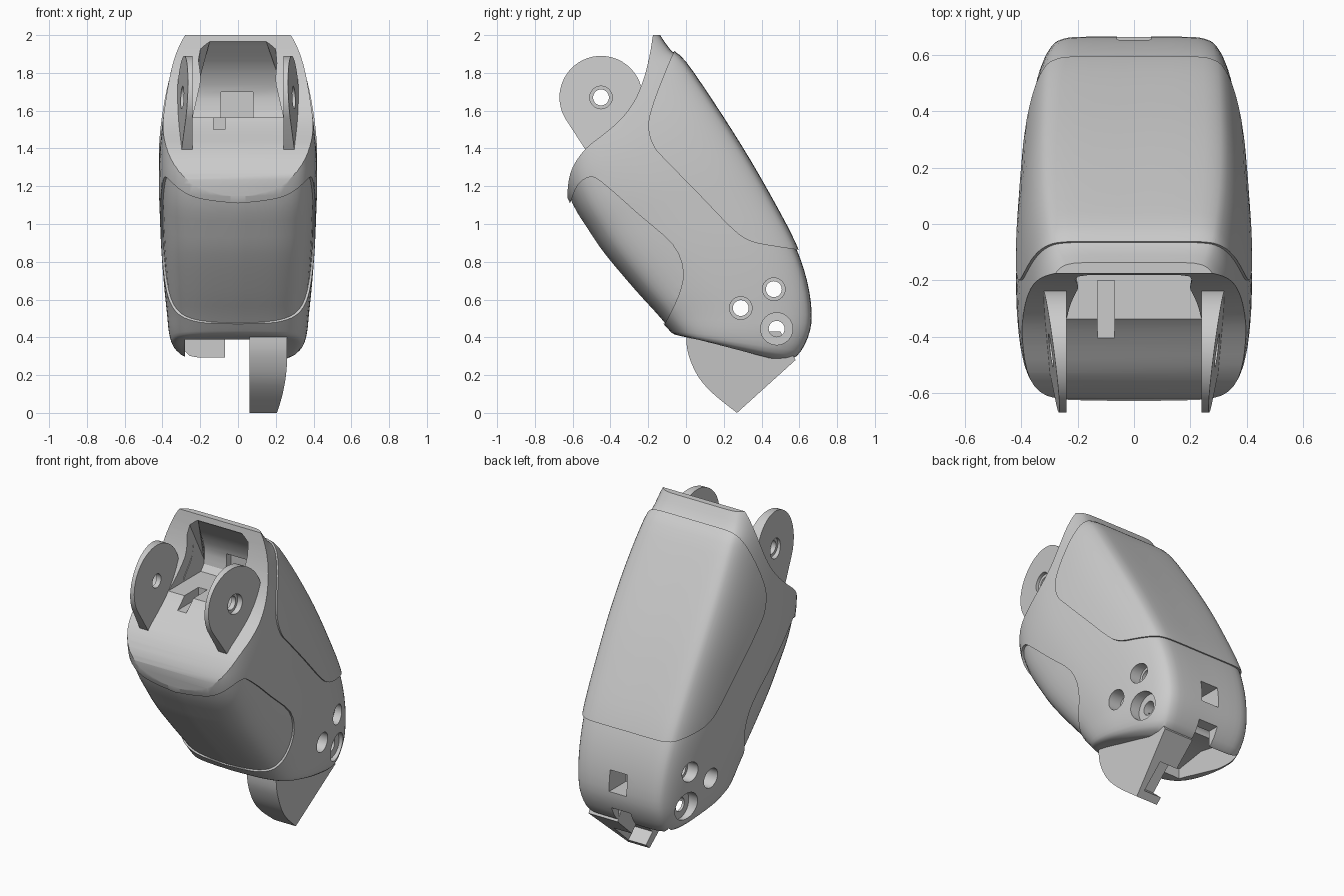
import bpy, bmesh
from math import sin, cos, pi, radians

if "Cube" in bpy.data.objects:
    bpy.data.objects.remove(bpy.data.objects["Cube"])

cutters = []


def spline(pts, n=3):
    """Catmull-Rom refinement of points of any dimension."""
    out = []
    for i in range(len(pts) - 1):
        a, b, c, d = pts[max(i - 1, 0)], pts[i], pts[i + 1], pts[min(i + 2, len(pts) - 1)]
        for k in range(n):
            t = k / n
            out.append(tuple(0.5 * (2 * q + (r - p) * t + (2 * p - 5 * q + 4 * r - s) * t * t
                                    + (3 * q - p - 3 * r + s) * t ** 3)
                             for p, q, r, s in zip(a, b, c, d)))
    return out + [tuple(pts[-1])]


def arc(y, z, r, a0=0, a1=360, n=32):
    full = abs(a1 - a0) == 360
    m = n if full else n + 1
    return [(y + r * cos(radians(a0 + (a1 - a0) * i / n)),
             z + r * sin(radians(a0 + (a1 - a0) * i / n))) for i in range(m)]


def skin(name, rings):
    """Closed solid through equal-length rings."""
    bm = bmesh.new()
    vs = [[bm.verts.new(p) for p in r] for r in rings]
    n = len(vs[0])
    for a, b in zip(vs, vs[1:]):
        for i in range(n):
            bm.faces.new((a[i], a[(i + 1) % n], b[(i + 1) % n], b[i]))
    bm.faces.new(vs[0])
    bm.faces.new(vs[-1])
    bmesh.ops.recalc_face_normals(bm, faces=bm.faces)
    me = bpy.data.meshes.new(name)
    bm.to_mesh(me)
    bm.free()
    ob = bpy.data.objects.new(name, me)
    bpy.context.collection.objects.link(ob)
    return ob


def prism(name, pts, x0, x1):
    """Side-view (y, z) outline extruded along x; x0 and x1 may be functions."""
    f = [x if callable(x) else (lambda y, z, x=x: x) for x in (x0, x1)]
    return skin(name, [[(g(y, z), y, z) for y, z in pts] for g in f])


def cutter(pts, x0=-1, x1=1):
    ob = prism("cutter", pts, x0, x1)
    ob.hide_render = True
    cutters.append(ob)
    return ob


def rect(y0, y1, z0, z1):
    return [(y0, z0), (y1, z0), (y1, z1), (y0, z1)]


def boolean(ob, tools, op='DIFFERENCE'):
    bpy.context.view_layer.objects.active = ob
    for t in tools:
        m = ob.modifiers.new("cut", 'BOOLEAN')
        m.operation, m.object, m.solver = op, t, 'EXACT'
        bpy.ops.object.modifier_apply(modifier=m.name)


# Shell stations: front y, front z, back y, back z, half width
STATIONS = spline([
    (0.02, 0.40, 0.50, 0.275, 0.30), (-0.06, 0.415, 0.585, 0.30, 0.345),
    (-0.10, 0.45, 0.645, 0.40, 0.365), (-0.17, 0.53, 0.665, 0.52, 0.375),
    (-0.28, 0.65, 0.64, 0.70, 0.39), (-0.44, 0.84, 0.57, 0.90, 0.405),
    (-0.53, 0.97, 0.435, 1.155, 0.413), (-0.61, 1.10, 0.295, 1.395, 0.418),
    (-0.66, 1.25, 0.135, 1.645, 0.41), (-0.66, 1.45, -0.01, 1.855, 0.385),
    (-0.60, 1.75, -0.085, 1.925, 0.36), (-0.55, 1.95, -0.15, 2.02, 0.33)])
# Half cross-section: front-to-back fraction, half-width fraction
SECTION = spline([
    (0, 0), (0.012, 0.35), (0.035, 0.62), (0.09, 0.83), (0.2, 0.95), (0.38, 1), (0.55, 0.99),
    (0.75, 0.94), (0.88, 0.87), (0.96, 0.78), (0.99, 0.68), (1, 0.5), (1, 0)])


def shell(name, off=0):
    rings = []
    for fy, fz, by, bz, w in STATIONS:
        dy, dz = by - fy, bz - fz
        l = (dy * dy + dz * dz) ** 0.5
        k = off / l
        fy, fz, dy, dz, w = fy - dy * k, fz - dz * k, dy * (1 + 2 * k), dz * (1 + 2 * k), w + off
        half = [(v * w, fy + s * dy, fz + s * dz) for s, v in SECTION]
        rings.append(half + [(-x, y, z) for x, y, z in half[-2:0:-1]])
    return skin(name, rings)


# Cutters for the concave rim, upper pocket and its notches
rim = cutter(spline([(-0.63, 1.06), (-0.625, 1.2), (-0.6, 1.3), (-0.53, 1.4), (-0.43, 1.48),
                     (-0.35, 1.55), (-0.28, 1.64), (-0.23, 1.75), (-0.195, 1.88),
                     (-0.175, 2.0)]) + [(0.2, 2.0), (0.2, 2.3), (-1, 2.3), (-1, 1.06)])
pocket_profile = [(-0.5, 1.565), (-0.02, 1.565)] + spline(
    [(0.01, 1.6), (0.015, 1.7), (-0.04, 1.82), (-0.13, 1.92), (-0.175, 1.965)]) + [(-0.5, 1.965)]
# Pocket narrows towards its top so the opening has rounded corners
pocket_half = lambda y, z: 0.24 - 0.09 * max(0, (z - 1.83) / 0.135) ** 2.5
pocket = cutter(pocket_profile, lambda y, z: -pocket_half(y, z), pocket_half)
notch = cutter(rect(-0.1, 0.06, 1.55, 1.70), -0.09, 0.08)
slot = cutter(rect(-0.42, -0.2, 1.5, 1.7), -0.13, -0.07)

# Cutters for the lower end: recess, back slot, back window, side holes
lower = [cutter([(0.06, 0.1), (0.06, 0.45), (0.25, 0.48), (0.57, 0.42), (0.57, 0.1)], -0.28, 0.26),
         cutter(rect(0.4, 0.9, 0.1, 0.39), -0.07, 0.06),
         cutter(rect(0.5, 0.9, 0.5, 0.63), -0.06, 0.06)]
for y, z, r in ((0.29, 0.555, 0.06), (0.465, 0.655, 0.06), (0.48, 0.445, 0.085)):
    lower.append(cutter(arc(y, z, 0.042)))
    lower += [cutter(arc(y, z, r), 0.295, 1), cutter(arc(y, z, r), -1, -0.295)]

# Panel outlines in side view
front_zone = cutter(spline([(-0.63, 1.07), (-0.61, 1.12), (-0.57, 1.21), (-0.5, 1.25),
                            (-0.42, 1.2), (-0.25, 1.05), (-0.07, 0.89), (-0.015, 0.75),
                            (-0.04, 0.62), (-0.11, 0.475)]) + [(-0.2, 0.44), (-0.9, 0.44), (-0.9, 1.05)])
back_zone = cutter(spline([(-0.06, 1.92), (-0.1, 1.83), (-0.17, 1.65), (-0.2, 1.52),
                           (-0.17, 1.41), (-0.1, 1.33), (0.08, 1.145), (0.25, 0.97), (0.34, 0.91),
                           (0.45, 0.885), (0.62, 0.86)]) + [(0.9, 0.86), (0.9, 1.95)])

# Main housing
housing = shell("housing")
boolean(housing, [rim, front_zone, pocket, notch, slot] + lower)

# Recessed front panel and raised back panel
front_panel = shell("front_panel", -0.012)
boolean(front_panel, [front_zone], 'INTERSECT')
back_panel = shell("back_panel", 0.01)
boolean(back_panel, [back_zone], 'INTERSECT')
boolean(back_panel, [pocket, notch])

# Pair of pivot lugs, tapering away from the rim
lug_outline = arc(-0.45, 1.67, 0.22, 210, -20) + [(-0.24, 1.5), (-0.4, 1.36), (-0.53, 1.39)]
pin_hole = cutter(arc(-0.45, 1.67, 0.042))
lugs = []
for side, label in ((1, "right"), (-1, "left")):
    lug = prism("pivot_lug_" + label, lug_outline, side * 0.24,
                lambda y, z: side * (0.33 + 0.13 * (y + 0.25) - 0.05 * (z - 1.5)))
    bore = cutter(arc(-0.45, 1.67, 0.06), side * 0.27, side * 0.5)
    boolean(lug, [pin_hole, bore])
    lugs.append(lug)

# Curved tongue hanging below, hollow towards its tip
tongue = prism("lower_tongue",
               spline([(0.0, 0.43), (0.01, 0.32), (0.06, 0.2), (0.14, 0.105), (0.27, 0.0)], 5)
               + [(0.58, 0.28), (0.5, 0.43)],
               0.06, lambda y, z: 0.26 - 0.6 * max(0, 0.3 - z) ** 2)
boolean(tongue, [cutter([(0.24, 0.09), (0.34, 0.0), (0.5, 0.1), (0.38, 0.22)], 0, 0.18)])

# Remove cutters, shade smooth with sharp edges kept
for c in cutters:
    bpy.data.objects.remove(c)
bpy.ops.object.select_all(action='DESELECT')
for ob in [housing, front_panel, back_panel, tongue] + lugs:
    ob.select_set(True)
bpy.context.view_layer.objects.active = housing
bpy.ops.object.shade_smooth_by_angle(angle=radians(32))
